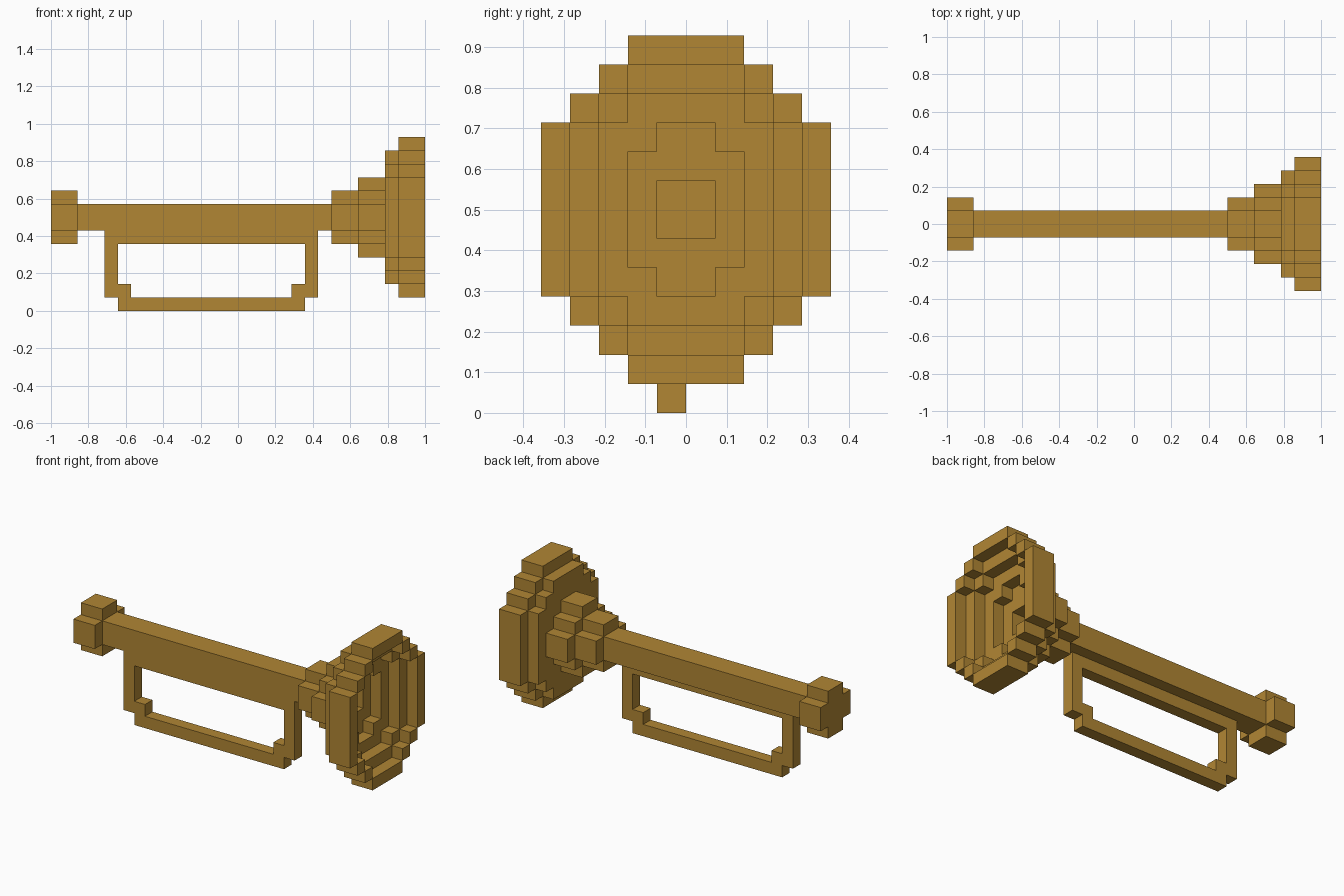
import bpy, bmesh, math
from mathutils import Vector

if "Cube" in bpy.data.objects:
    bpy.data.objects.remove(bpy.data.objects["Cube"])

U = 1 / 14          # edge of one block
AXIS = 7            # height of the tube axis, in blocks

brass = bpy.data.materials.new("brass")
brass.diffuse_color = (0.44, 0.24, 0.034, 1)
brass.use_nodes = True
brass.node_tree.nodes["Principled BSDF"].inputs["Base Color"].default_value = brass.diffuse_color


def box(x0, x1, y0, y1, z0, z1):
    return {(x, y, z) for x in range(x0, x1) for y in range(y0, y1) for z in range(z0, z1)}


def disc(x0, x1, steps):
    """Stepped round slice: union of centred rectangles (half width, half height)."""
    cells = set()
    for hy, hz in steps:
        cells |= box(x0, x1, -hy, hy, AXIS - hz, AXIS + hz)
    return cells


# stepped round outlines, small to large
SQUARE = [(1, 1)]
PLUS = [(1, 2), (2, 1)]
THROAT_HOLE = [(1, 3), (2, 2)]
THROAT = [(1, 3), (2, 2), (3, 1)]
ROUND_3 = [(2, 4), (3, 3)]
ROUND_4 = [(2, 5), (3, 4), (4, 3)]
ROUND_5 = [(2, 6), (3, 5), (4, 4), (5, 3)]

parts = {
    "mouthpiece": disc(-14, -12, PLUS),
    "main_tube": disc(-12, 7, SQUARE),
    # thin loop hanging under the tube
    "lower_loop": (box(-10, 6, -1, 0, 5, 6) | box(-10, -9, -1, 0, 1, 5) | box(5, 6, -1, 0, 1, 5)
                   | box(-9, 5, -1, 0, 0, 1) | box(-9, -8, -1, 0, 1, 2) | box(4, 5, -1, 0, 1, 2)),
    # bell: neck, throat, then the hollow bowl and rim
    "bell_neck": disc(7, 9, PLUS),
    "bell_throat": disc(9, 11, THROAT) - disc(9, 11, SQUARE),
    "bell_bowl": disc(11, 12, ROUND_4) - disc(11, 12, THROAT_HOLE),
    "bell_rim": ((disc(12, 13, ROUND_5) - disc(12, 13, ROUND_3))
                 | (disc(13, 14, ROUND_5) - disc(13, 14, ROUND_4))),
}
solid = set().union(*parts.values())


def build(name, cells):
    """Mesh the outer faces of a block set, then merge the flat areas."""
    bm = bmesh.new()
    for c in cells:
        for axis in range(3):
            for side in (-1, 1):
                n = [0, 0, 0]
                n[axis] = side
                if tuple(c[i] + n[i] for i in range(3)) in solid:
                    continue
                a, b = (axis + 1) % 3, (axis + 2) % 3
                verts = []
                for da, db in ((0, 0), (1, 0), (1, 1), (0, 1))[::side]:
                    p = list(c)
                    p[axis] += side > 0
                    p[a] += da
                    p[b] += db
                    verts.append(bm.verts.new(Vector(p) * U))
                bm.faces.new(verts)
    bmesh.ops.remove_doubles(bm, verts=bm.verts[:], dist=1e-4)
    bmesh.ops.dissolve_limit(bm, angle_limit=math.radians(1), verts=bm.verts[:], edges=bm.edges[:])
    mesh = bpy.data.meshes.new(name)
    bm.to_mesh(mesh)
    bm.free()
    mesh.materials.append(brass)
    bpy.context.collection.objects.link(bpy.data.objects.new(name, mesh))


for name, cells in parts.items():
    build(name, cells)
